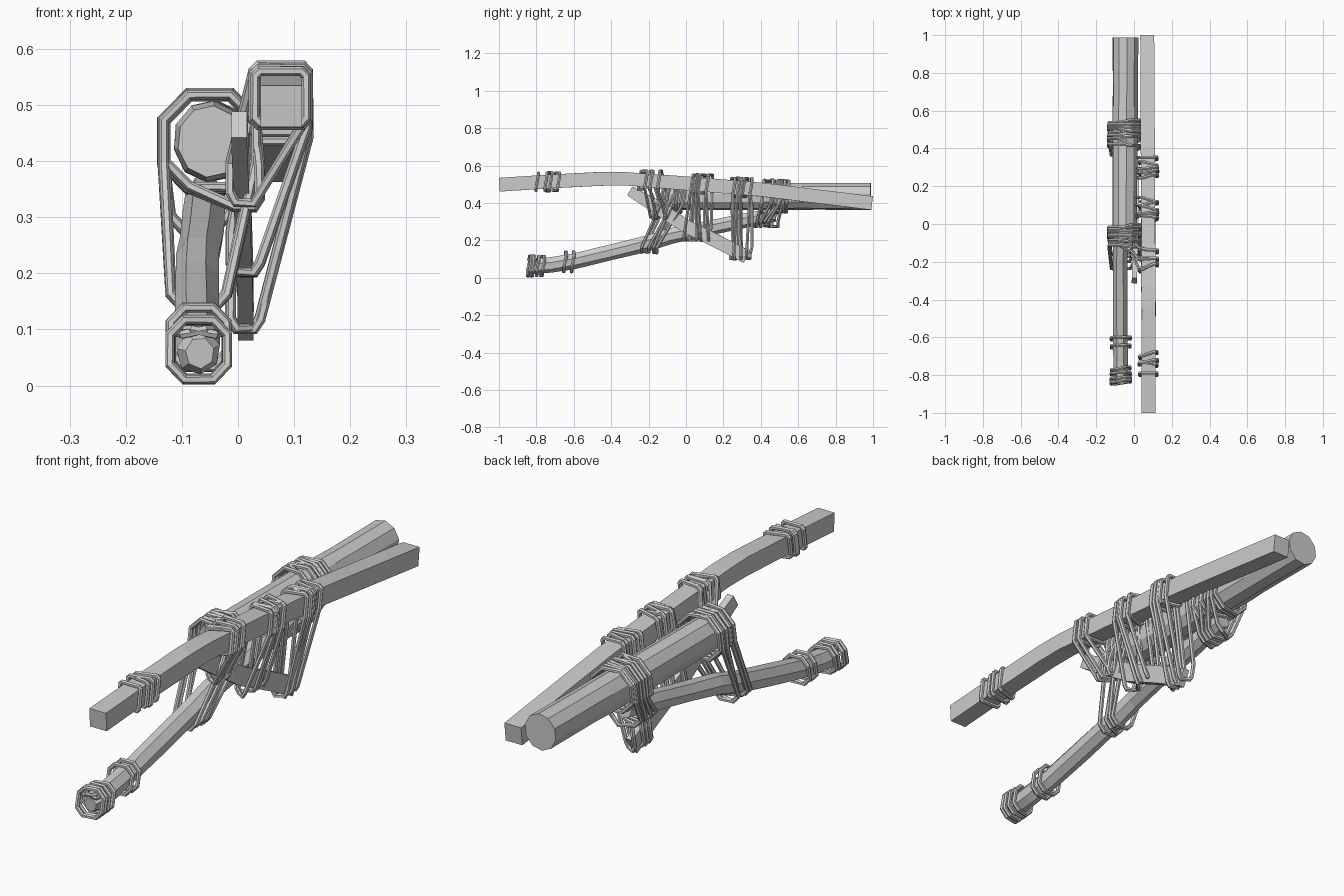
import bpy, bmesh, math, random
from mathutils import Vector

if "Cube" in bpy.data.objects:
    bpy.data.objects.remove(bpy.data.objects["Cube"])

random.seed(4)


def sweep(name, pts, sizes, sides, ref, closed=False, turn=0.0, rough=0.0):
    """Sweep a polygon with half sizes (a, b) along a path; returns the object."""
    pts = [Vector(p) for p in pts]
    n = len(pts)
    bm = bmesh.new()
    rings = []
    for i, p in enumerate(pts):
        if closed:
            t = (pts[(i + 1) % n] - p).normalized() + (p - pts[i - 1]).normalized()
        else:
            t = pts[min(i + 1, n - 1)] - pts[max(i - 1, 0)]
        t.normalize()
        side = t.cross(Vector(ref)).normalized()
        up = side.cross(t)
        a, b = sizes[i % len(sizes)]
        ring = []
        for k in range(sides):
            ang = turn + 2 * math.pi * k / sides
            f = 1 + (random.uniform(-rough, rough) if 0 < i < n - 1 else 0)
            ring.append(bm.verts.new(p + side * a * f * math.cos(ang) + up * b * f * math.sin(ang)))
        rings.append(ring)
    for i in range(n if closed else n - 1):
        r, s = rings[i], rings[(i + 1) % n]
        for k in range(sides):
            m = (k + 1) % sides
            bm.faces.new((r[k], r[m], s[m], s[k]))
    if not closed:
        bm.faces.new(rings[0])
        bm.faces.new(rings[-1])
    bmesh.ops.recalc_face_normals(bm, faces=bm.faces)
    me = bpy.data.meshes.new(name)
    bm.to_mesh(me)
    bm.free()
    ob = bpy.data.objects.new(name, me)
    bpy.context.collection.objects.link(ob)
    return ob


def hull(points):
    """Convex outline in the x-z plane, keeping each point's y."""
    points = sorted(points, key=lambda p: (p[0], p[2]))

    def half(seq):
        out = []
        for p in seq:
            while len(out) > 1 and ((out[-1][0] - out[-2][0]) * (p[2] - out[-2][2])
                                    - (out[-1][2] - out[-2][2]) * (p[0] - out[-2][0])) <= 1e-6:
                out.pop()
            out.append(p)
        return out[:-1]
    return half(points) + half(points[::-1])


def lash(name, sections, turns, spread, rope=0.009):
    """Tie rope loops round one or more sections (x, y, z, half x, half z, corner)."""
    for t in range(turns):
        grow = 1.03 + 0.1 * random.random()
        pts = []
        for x, y, z, hx, hz, c in sections:
            base = spread * ((2 * t / (turns - 1) - 1) if turns > 1 else 0)
            off = {s: y + base + random.uniform(-0.45, 0.45) * spread for s in (-1, 1)}
            for sx in (-1, 1):
                for sz in (-1, 1):
                    for u, v in ((1, c), (c, 1)):
                        pts.append((x + sx * u * hx * grow, off[sx] + sz * 0.006,
                                    z + sz * v * hz * grow))
        sweep(f"{name}_{t + 1}", hull(pts), [(rope, rope)], 6, (0, 1, 0), closed=True)


# Square upper beam
q = 0.037 * math.sqrt(2)
sweep("square_beam",
      [(.077, -.998, .498), (.077, -.72, .516), (.078, -.45, .53), (.076, -.33, .53),
       (.075, 0, .506), (.073, .4, .472), (.07, .995, .4)],
      [(q, q), (q, q), (q, q), (q * 1.03, q * .95), (q, q), (q, q), (q, q)],
      4, (0, 0, 1), turn=math.pi / 4, rough=.02)

# Thick round log
sweep("round_log",
      [(-.05, -.1, .435), (-.05, -.05, .435), (-.048, .4, .435), (-.047, .62, .435),
       (-.046, .7, .435), (-.045, .988, .436)],
      [(.058, .064), (.066, .072), (.068, .073), (.069, .073), (.068, .072), (.07, .073)],
      10, (0, 0, 1), turn=.2, rough=.02)

# Slanted lower pole with a tapered tip
sweep("lower_pole",
      [(-.068, -.84, .058), (-.07, -.815, .06), (-.07, -.72, .07), (-.07, -.6, .09),
       (-.072, -.4, .138), (-.072, -.22, .183), (-.07, -.08, .226), (-.065, .1, .262),
       (-.06, .3, .305), (-.058, .475, .338)],
      [(.026, .028), (.04, .042), (.041, .043), (.04, .042), (.041, .042),
       (.041, .044), (.04, .045), (.04, .042), (.04, .042), (.036, .038)],
      7, (0, 0, 1), turn=.3, rough=.05)

# Thin cross slat between the two
w, h = .014 * math.sqrt(2), .036 * math.sqrt(2)
sweep("cross_slat",
      [(.002, -.3, .465), (.006, -.15, .375), (.01, 0, .276), (.013, .18, .188), (.014, .325, .112)],
      [(w, h * .75), (w, h), (w, h), (w, h), (w, h)], 4, (0, 0, 1), turn=math.pi / 4)


# Sections that the ropes go round
def beam(y, z):
    return (.076, y, z, .044, .045, .8)


def log(y):
    return (-.05, y, .435, .076, .077, .45)


def pole(y, z):
    return (-.07, y, z, .046, .05, .5)


def slat(y, z):
    return (.013, y, z, .024, .04, .6)


# Lashings on single members
lash("beam_front_rope", [beam(-.74, .514)], 4, .045)
lash("beam_middle_rope", [beam(-.19, .521)], 3, .04)
lash("beam_centre_rope", [beam(.07, .501)], 2, .035)
lash("beam_rear_rope", [beam(.29, .483)], 2, .03)
lash("log_front_rope", [log(-.06)], 4, .035)
lash("log_rear_rope", [log(.48)], 5, .06)
lash("pole_tip_rope", [(-.07, -.805, .064, .047, .049, .5)], 4, .03)
lash("pole_front_rope", [(-.07, -.63, .086, .045, .048, .5)], 2, .025)

# Lashings that tie members together
lash("log_to_pole_front_rope", [log(-.07), pole(-.18, .19)], 4, .045)
lash("log_to_pole_rear_rope", [log(.48), pole(.43, .33)], 5, .05)
lash("log_to_slat_rope", [log(-.07), slat(-.13, .36)], 2, .03)
lash("beam_to_slat_front_rope", [beam(-.19, .521), slat(-.14, .37)], 3, .045)
lash("beam_to_slat_centre_rope", [beam(.07, .501), slat(.06, .245)], 4, .05)
lash("beam_to_slat_rear_rope", [beam(.29, .483), slat(.29, .145)], 4, .04)

# Rope strands closing over the pole tip
for i, (dx, dz) in enumerate(((.036, .03), (-.036, .03))):
    sweep(f"tip_strand_{i + 1}",
          [(-.07 + dx, -.8, .064 + dz), (-.07 + dx * .8, -.84, .064 + dz * .9),
           (-.07 - dx * .3, -.843, .1), (-.07 - dx, -.8, .1)],
          [(.008, .008)], 6, (0, 0, 1))
